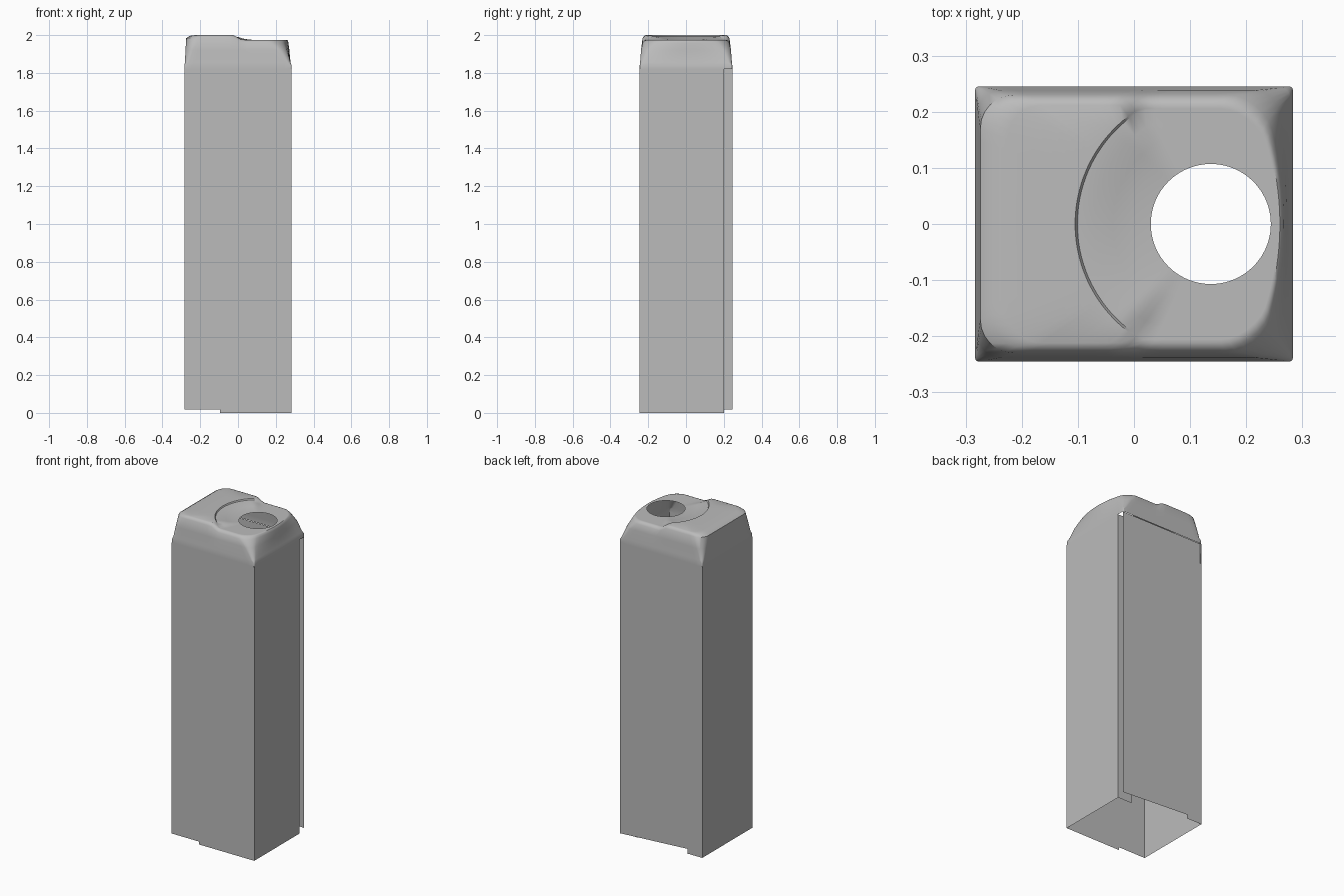
import bpy, bmesh, math
from mathutils import Vector

cube = bpy.data.objects.get("Cube")
if cube:
    bpy.data.objects.remove(cube)

grey = bpy.data.materials.new("plain grey")
grey.use_nodes = True
grey.diffuse_color = (0.5, 0.5, 0.5, 1)
grey.node_tree.nodes["Principled BSDF"].inputs["Base Color"].default_value = (0.5, 0.5, 0.5, 1)

HX, HY = 0.283, 0.245      # half width and half depth
TOP = 1.82                 # where the walls meet the cap
HEM, SLIT = 0.018, 0.2     # raised lower edges, start of the corner slit


def finish(name, bm, smooth=False):
    mesh = bpy.data.meshes.new(name)
    bm.to_mesh(mesh)
    bm.free()
    mesh.materials.append(grey)
    obj = bpy.data.objects.new(name, mesh)
    bpy.context.collection.objects.link(obj)
    if smooth:
        bpy.ops.object.select_all(action='DESELECT')
        obj.select_set(True)
        bpy.context.view_layer.objects.active = obj
        bpy.ops.object.shade_smooth_by_angle(angle=math.radians(40))
    return obj


def sheet(name, outline, place):
    """One flat panel: outline of (along, height) points put in space by place."""
    bm = bmesh.new()
    bm.faces.new([bm.verts.new(place(a, z)) for a, z in outline])
    return finish(name, bm)


# Front wall, with a step in its lower edge
sheet("front_wall", [(-HX, HEM), (-0.095, HEM), (-0.095, 0), (HX, 0), (HX, TOP), (-HX, TOP)],
      lambda a, z: (a, -HY, z))

# Side walls; the left one stops short at the slit and folds inward
sheet("left_wall", [(-HY, 0), (SLIT, 0), (SLIT, TOP), (-HY, TOP)],
      lambda a, z: (HX, a, z))
sheet("right_wall", [(HY, HEM), (-HY, HEM), (-HY, TOP), (HY, TOP)],
      lambda a, z: (-HX, a, z))
sheet("inner_flap", [(HX, 0), (0.185, 0), (0.185, TOP), (HX, TOP)],
      lambda a, z: (a, SLIT, z))

# Back panel, tucked under a tapering corner flap
sheet("back_panel", [(HX, HEM), (-0.18, 0.045), (-HX + 0.004, 0.045), (-HX + 0.004, TOP), (HX, TOP)],
      lambda a, z: (a, HY - 0.004, z))
sheet("corner_flap", [(-0.18, HEM), (-HX, HEM), (-HX, TOP)],
      lambda a, z: (a, HY, z))


# Cap
def ring(x0, x1, hy, r, bulge=0.0, edge=16, arc=6):
    """Rounded rectangle whose +x side may bulge outward."""
    corners = [(x1 - r, hy - r, 0), (x0 + r, hy - r, 90),
               (x0 + r, r - hy, 180), (x1 - r, r - hy, 270)]
    curved = []
    for cx, cy, start in corners:
        angles = [math.radians(start + 90 * i / arc) for i in range(arc + 1)]
        curved.append([Vector((cx + r * math.cos(a), cy + r * math.sin(a))) for a in angles])
    pts = []
    for i, run in enumerate(curved):
        nxt = curved[(i + 1) % 4][0]
        pts += run + [run[-1].lerp(nxt, k / edge) for k in range(1, edge)]
    for p in pts:
        if p.x > 0:
            p.x += bulge * (1 - (p.y / hy) ** 2) * (p.x / x1) ** 4
    return pts


def crown(x):
    """Height of the cap: raised on the -x side, lower round the opening."""
    t = min(1, max(0, (0.025 - x) / 0.055))
    return 1.975 + 0.025 * t * t * (3 - 2 * t)


def level(pts, z):
    return [(p.x, p.y, z) for p in pts]


loops = [
    level(ring(-HX, HX, HY, 0.006), TOP),
    level(ring(-HX, HX, HY, 0.006), 1.842),
    level(ring(-0.281, 0.278, 0.243, 0.018), 1.855),
    level(ring(-0.278, 0.254, 0.238, 0.04, 0.018), 1.92),
]
shoulder = ring(-0.274, 0.228, 0.23, 0.06, 0.039)
loops.append([(p.x, p.y, crown(p.x) - 0.016) for p in shoulder])
rim = ring(-0.255, 0.22, 0.221, 0.06, 0.044)
loops.append([(p.x, p.y, crown(p.x) - 0.004) for p in rim])
brow = ring(-0.225, 0.215, 0.212, 0.06, 0.045)
loops.append([(p.x, p.y, crown(p.x)) for p in brow])

# Round dish sloping down to the drinking-hole sized opening
CENTRE, HOLE, DISH = Vector((0.137, 0)), 0.107, 0.242
for t, lip in ((1, 0), (0.97, 0.006), (0.75, 0), (0.5, 0), (0.25, 0), (0, 0)):
    loop = []
    for p in brow:
        away = p - CENTRE
        reach = min(DISH, away.length * 0.97)
        edge = CENTRE + away.normalized() * reach
        spot = CENTRE + away.normalized() * (HOLE + (reach - HOLE) * t)
        rise = crown(edge.x) - 1.975
        loop.append((spot.x, spot.y, 1.975 + rise * t ** 1.6 - lip * rise / 0.025))
    loops.append(loop)

bm = bmesh.new()
rows = [[bm.verts.new(co) for co in loop] for loop in loops]
count = len(rows[0])
for low, high in zip(rows, rows[1:]):
    for i in range(count):
        j = (i + 1) % count
        bm.faces.new((low[i], low[j], high[j], high[i]))
finish("cap", bm, smooth=True)
